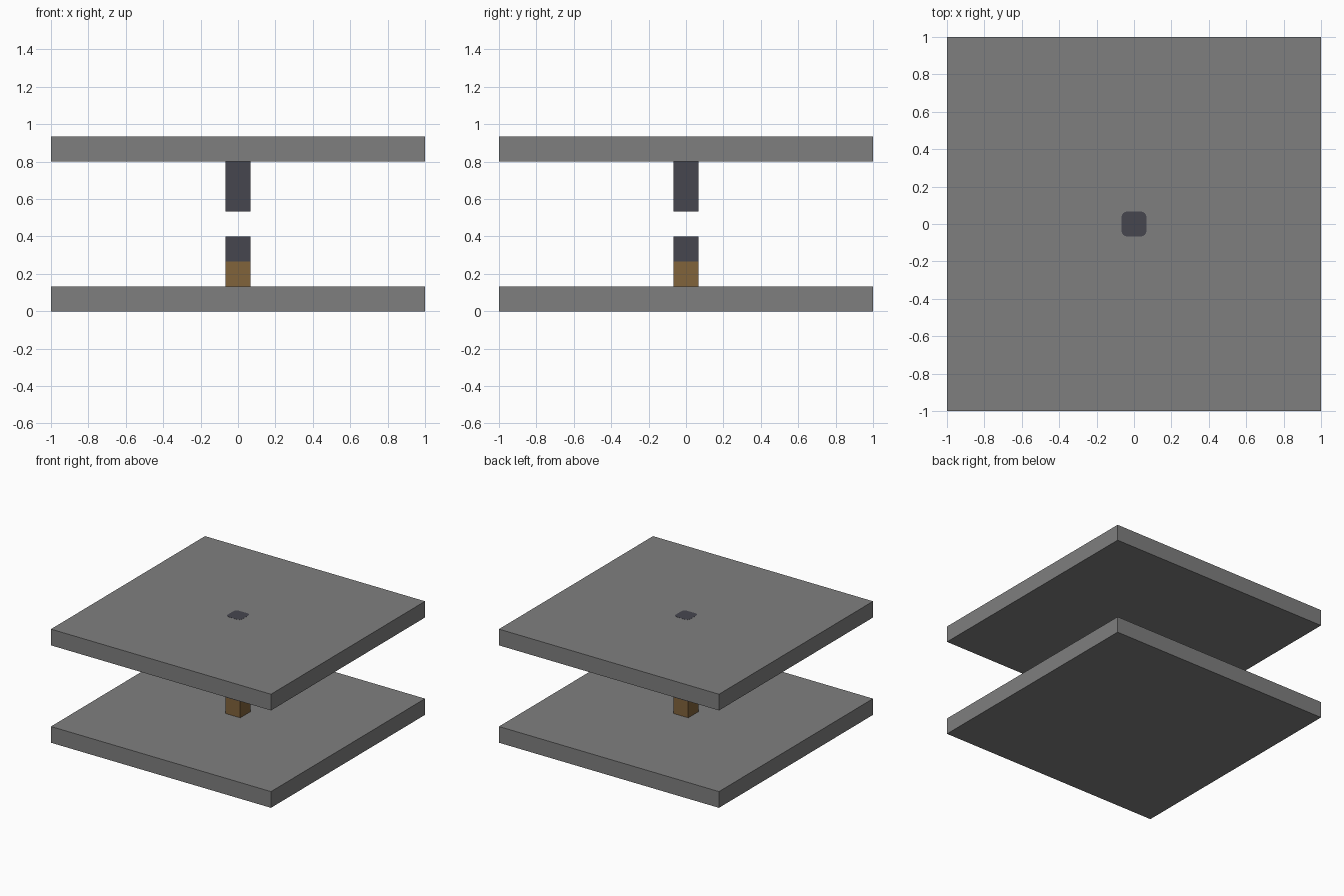
import bpy
import bmesh

default_cube = bpy.data.objects.get("Cube")
if default_cube:
    bpy.data.objects.remove(default_cube, do_unlink=True)

U = 2 / 15  # one module: slab thickness and post width


def material(name, rgb):
    mat = bpy.data.materials.new(name)
    mat.use_nodes = True
    colour = (*rgb, 1)
    mat.diffuse_color = colour
    mat.node_tree.nodes["Principled BSDF"].inputs["Base Color"].default_value = colour
    return mat


def box(name, width, bottom, top, mat, corner=0):
    """Square block centred on the z axis, with optional rounded upright corners."""
    bm = bmesh.new()
    bmesh.ops.create_cube(bm, size=1)
    for v in bm.verts:
        v.co.x *= width
        v.co.y *= width
        v.co.z = top if v.co.z > 0 else bottom
    if corner:
        upright = [e for e in bm.edges if abs(e.verts[0].co.z - e.verts[1].co.z) > 1e-5]
        bmesh.ops.bevel(bm, geom=upright, offset=corner, segments=4,
                        profile=0.5, affect='EDGES')
    mesh = bpy.data.meshes.new(name)
    bm.to_mesh(mesh)
    bm.free()
    mesh.materials.append(mat)
    obj = bpy.data.objects.new(name, mesh)
    bpy.context.collection.objects.link(obj)
    return obj


grey = material("stone grey", (0.212, 0.212, 0.212))
dark = material("dark slate", (0.061, 0.061, 0.078))
brown = material("wood brown", (0.22, 0.125, 0.044))

# Floor and ceiling slabs
box("floor_slab", 15 * U, 0, U, grey)
box("ceiling_slab", 15 * U, 6 * U, 7 * U, grey)

# Lower post: wooden base with a dark block on it
box("post_base", U, U, 2 * U, brown)
box("post_block", U, 2 * U, 3 * U, dark)

# Upper post hanging from the ceiling, and its end showing on the roof
box("hanging_post", U, 4 * U, 6 * U, dark)
box("roof_cap", U, 7 * U - 0.001, 7 * U + 0.001, dark, corner=0.03)
